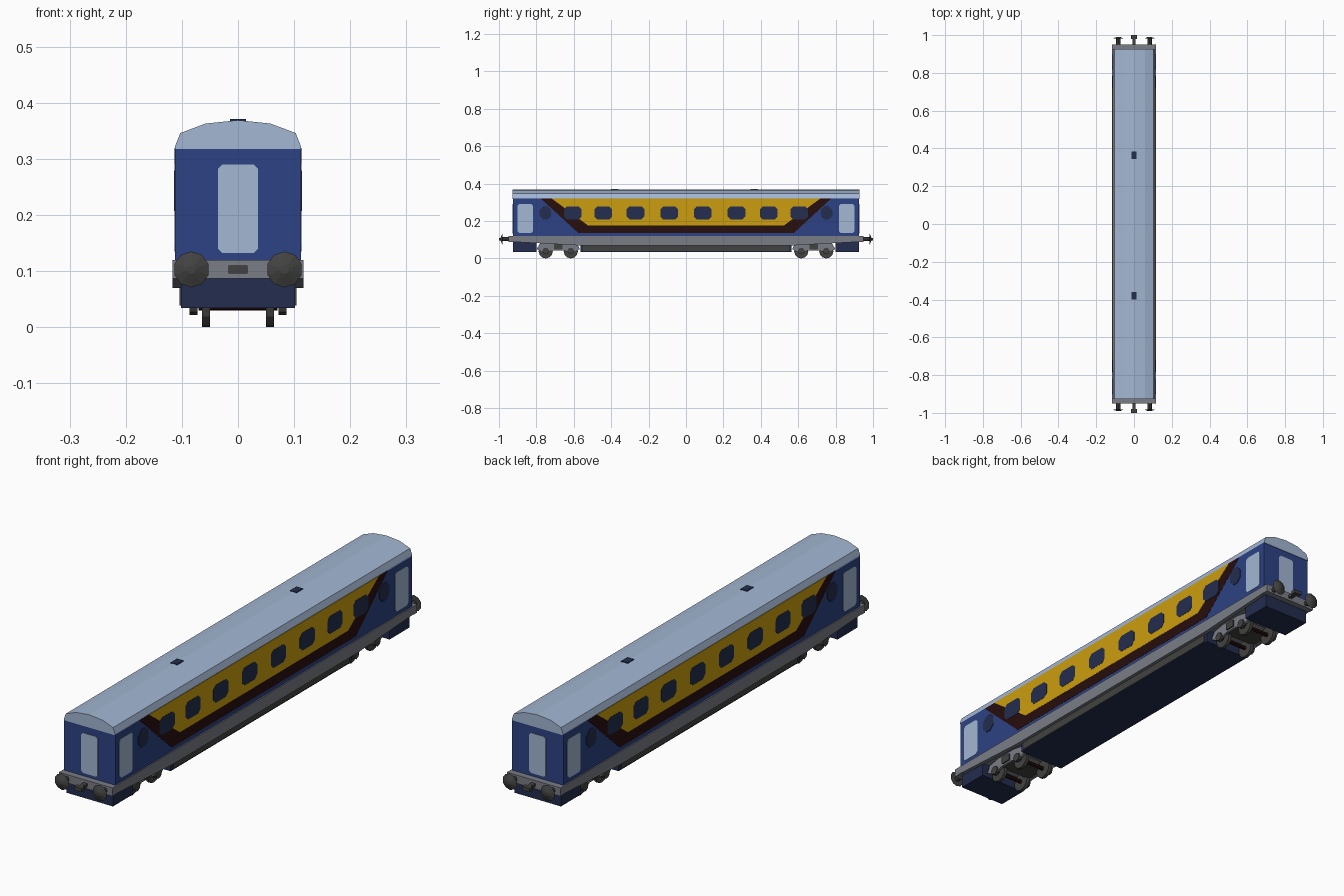
import bpy, bmesh, math
from mathutils import Matrix

if "Cube" in bpy.data.objects:
    bpy.data.objects.remove(bpy.data.objects["Cube"])


def material(name, rgb):
    m = bpy.data.materials.new(name)
    lin = [((c / 255 + 0.055) / 1.055) ** 2.4 if c > 10 else c / 255 / 12.92 for c in rgb]
    m.diffuse_color = (*lin, 1)
    m.use_nodes = True
    m.node_tree.nodes["Principled BSDF"].inputs["Base Color"].default_value = m.diffuse_color
    return m


BLUE = material("body blue", (44, 66, 132))
NAVY = material("dark navy", (35, 45, 78))
YELLOW = material("golden yellow", (203, 158, 14))
MAROON = material("dark maroon", (40, 14, 14))
PALE = material("pale blue grey", (163, 183, 211))
GREY = material("chassis grey", (122, 125, 134))
DARK = material("iron grey", (66, 66, 65))


def finish(name, bm, mat):
    bmesh.ops.recalc_face_normals(bm, faces=bm.faces)
    me = bpy.data.meshes.new(name)
    bm.to_mesh(me)
    bm.free()
    me.materials.append(mat)
    ob = bpy.data.objects.new(name, me)
    bpy.context.collection.objects.link(ob)
    return ob


def prism(name, pts, axis, a, b, mat):
    """Extrude a 2D outline along an axis from a to b."""
    place = {'x': lambda p, t: (t, p[0], p[1]),
             'y': lambda p, t: (p[0], t, p[1]),
             'z': lambda p, t: (p[0], p[1], t)}[axis]
    bm = bmesh.new()
    lo = [bm.verts.new(place(p, a)) for p in pts]
    hi = [bm.verts.new(place(p, b)) for p in pts]
    bm.faces.new(lo)
    bm.faces.new(hi)
    n = len(pts)
    for i in range(n):
        bm.faces.new((lo[i], lo[(i + 1) % n], hi[(i + 1) % n], hi[i]))
    return finish(name, bm, mat)


def box(name, x0, x1, y0, y1, z0, z1, mat):
    return prism(name, [(x0, y0), (x1, y0), (x1, y1), (x0, y1)], 'z', z0, z1, mat)


def cone(name, centre, r1, r2, depth, axis, mat, sides=10):
    """Cylinder or cone; r1 at the low end of the axis, r2 at the high end."""
    bm = bmesh.new()
    rot = Matrix.Rotation(math.pi / 2, 4, 'Y') if axis == 'x' else Matrix.Rotation(-math.pi / 2, 4, 'X')
    bmesh.ops.create_cone(bm, cap_ends=True, segments=sides, radius1=r1, radius2=r2,
                          depth=depth, matrix=Matrix.Translation(centre) @ rot)
    return finish(name, bm, mat)


def rounded(c, zc, w, h, cut):
    """Rectangle with cut corners."""
    a, b = w / 2, h / 2
    return [(c - a + cut, zc - b), (c + a - cut, zc - b), (c + a, zc - b + cut), (c + a, zc + b - cut),
            (c + a - cut, zc + b), (c - a + cut, zc + b), (c - a, zc + b - cut), (c - a, zc - b + cut)]


# Body shell
W, L = 0.112, 0.925
box("coach_body", -W, W, -L, L, 0.118, 0.32, BLUE)

# Faceted arched roof
half = [(0.112, 0.318), (0.112, 0.323), (0.103, 0.346), (0.058, 0.363)]
roof = half + [(0, 0.369)] + [(-x, z) for x, z in reversed(half)]
prism("roof", roof, 'y', -L - 0.002, L + 0.002, PALE)
for y in (-0.38, 0.365):
    box("roof_vent", -0.014, 0.014, y - 0.02, y + 0.02, 0.36, 0.371, NAVY)

# Side livery, windows and doors
for s in (-1, 1):
    def plate(name, pts, lift, mat):
        prism(name, pts, 'x', s * (W - 0.002), s * (W + lift), mat)
    plate("maroon_band", [(-0.775, 0.319), (-0.575, 0.135), (0.575, 0.135), (0.775, 0.319)], 0.0008, MAROON)
    plate("yellow_panel", [(-0.717, 0.3195), (-0.525, 0.177), (0.525, 0.177), (0.717, 0.3195)], 0.0016, YELLOW)
    for e in (-1, 1):
        for c in (0.09, 0.27, 0.443, 0.605):
            plate("window", rounded(e * c, 0.243, 0.094, 0.07, 0.015), 0.0024, NAVY)
        plate("end_window", rounded(e * 0.752, 0.243, 0.062, 0.072, 0.02), 0.0024, NAVY)
        plate("side_door", rounded(e * 0.86, 0.214, 0.082, 0.155, 0.009), 0.0016, PALE)

# Chassis deck and deep side beams, tapering towards the ends
box("chassis_deck", -0.11, 0.11, -0.945, 0.945, 0.087, 0.12, GREY)
beam = [(-0.948, 0.12), (-0.948, 0.09), (-0.58, 0.07), (0.58, 0.07), (0.948, 0.09), (0.948, 0.12)]
for s in (-1, 1):
    prism("side_beam", beam, 'x', s * 0.1, s * 0.117, GREY)

# Underfloor equipment box with grey side skirts
box("underfloor_box", -0.101, 0.101, -0.565, 0.565, 0.035, 0.09, NAVY)
for s in (-1, 1):
    prism("underfloor_skirt", [(-0.55, 0.039), (0.55, 0.039), (0.55, 0.075), (-0.55, 0.075)],
          'x', s * 0.1, s * 0.104, DARK)

for e in (-1, 1):
    # End fittings: buffer beam, apron, gangway door, coupler
    ya, yb = sorted((e * 0.93, e * 0.95))
    box("buffer_beam", -0.117, 0.117, ya, yb, 0.087, 0.12, GREY)
    ya, yb = sorted((e * 0.80, e * 0.926))
    box("end_apron", -0.102, 0.102, ya, yb, 0.034, 0.09, NAVY)
    prism("end_door", rounded(0, 0.211, 0.072, 0.158, 0.008), 'y', e * (L - 0.002), e * (L + 0.002), PALE)
    ya, yb = sorted((e * 0.94, e * 0.985))
    box("coupler_bar", -0.008, 0.008, ya, yb, 0.097, 0.109, DARK)
    ya, yb = sorted((e * 0.98, e * 1.0))
    box("coupler_head", -0.017, 0.017, ya, yb, 0.096, 0.11, DARK)

    # Buffers with domed heads
    for s in (-1, 1):
        x = s * 0.083
        cone("buffer_stem", (x, e * 0.963, 0.103), 0.011, 0.011, 0.04, 'y', DARK, 8)
        r = (0.032, 0.008) if e > 0 else (0.008, 0.032)
        cone("buffer_head", (x, e * 0.986, 0.103), *r, 0.01, 'y', DARK, 10)

    # Bogie: cross member, side frames, axles, wheels
    yc = e * 0.683
    box("bogie_bolster", -0.07, 0.07, yc - 0.04, yc + 0.04, 0.045, 0.09, DARK)
    for s in (-1, 1):
        frame = [(yc - 0.115, 0.05), (yc - 0.09, 0.035), (yc - 0.05, 0.035), (yc - 0.03, 0.042),
                 (yc + 0.03, 0.042), (yc + 0.05, 0.035), (yc + 0.09, 0.035), (yc + 0.115, 0.05),
                 (yc + 0.1, 0.078), (yc + 0.04, 0.088), (yc - 0.04, 0.088), (yc - 0.1, 0.078)]
        prism("bogie_frame", frame, 'x', s * 0.07, s * 0.08, GREY)
        prism("bogie_spring", rounded(yc, 0.064, 0.045, 0.03, 0.003), 'x', s * 0.078, s * 0.085, DARK)
    for d in (-0.067, 0.067):
        y = yc + d
        cone("axle", (0, y, 0.038), 0.008, 0.008, 0.14, 'x', MAROON, 8)
        for s in (-1, 1):
            cone("wheel", (s * 0.057, y, 0.038), 0.038, 0.038, 0.014, 'x', DARK, 12)
            cone("axle_box", (s * 0.079, y, 0.04), 0.018, 0.018, 0.014, 'x', DARK, 8)
